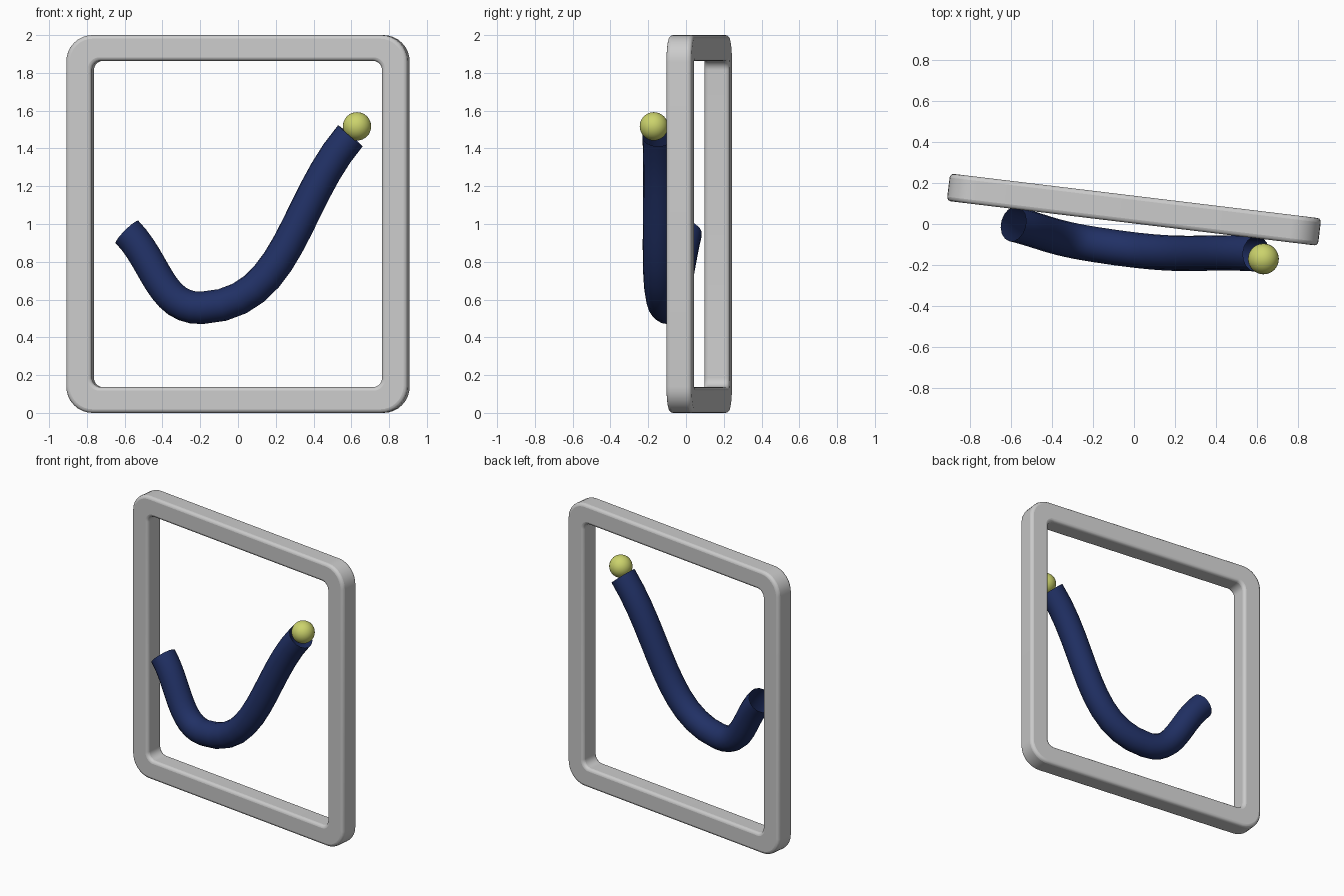
import bpy, bmesh, math

if "Cube" in bpy.data.objects:
    bpy.data.objects.remove(bpy.data.objects["Cube"])


def material(name, rgb):
    m = bpy.data.materials.new(name)
    m.diffuse_color = (*rgb, 1)
    m.use_nodes = True
    m.node_tree.nodes["Principled BSDF"].inputs["Base Color"].default_value = m.diffuse_color
    return m


def activate(ob):
    bpy.ops.object.select_all(action='DESELECT')
    ob.select_set(True)
    bpy.context.view_layer.objects.active = ob


def rounded_rect(half_w, half_h, r, steps=8):
    """Outline points in x,z, four rounded corners."""
    pts = []
    for q, (sx, sz) in enumerate([(1, 1), (-1, 1), (-1, -1), (1, -1)]):
        for i in range(steps + 1):
            a = math.pi / 2 * (q + i / steps)
            pts.append((sx * (half_w - r) + r * math.cos(a),
                        sz * (half_h - r) + r * math.sin(a)))
    return pts


# Rectangular frame: outer and inner outlines joined into a closed ring
W, H, T, BAR = 0.91, 1.0, 0.134, 0.136
outer = rounded_rect(W, H, 0.14)
inner = rounded_rect(W - BAR, H - BAR, 0.05)
bm = bmesh.new()
rings = [[bm.verts.new((x, y, z)) for x, z in outline]
         for outline, y in [(outer, -T / 2), (outer, T / 2), (inner, T / 2), (inner, -T / 2)]]
n = len(outer)
for k in range(4):
    a, b = rings[k], rings[(k + 1) % 4]
    for i in range(n):
        j = (i + 1) % n
        bm.faces.new((a[i], a[j], b[j], b[i]))
bmesh.ops.recalc_face_normals(bm, faces=bm.faces)
mesh = bpy.data.meshes.new("frame")
bm.to_mesh(mesh)
bm.free()
frame = bpy.data.objects.new("frame", mesh)
bpy.context.collection.objects.link(frame)
frame.location = (0, 0.07, 1)
frame.rotation_euler.z = math.radians(-6.9)
bev = frame.modifiers.new("soft_edges", 'BEVEL')
bev.width, bev.segments = 0.02, 3
bev.limit_method, bev.angle_limit = 'ANGLE', math.radians(60)
activate(frame)
bpy.ops.object.shade_smooth_by_angle(angle=math.radians(40))

# Open-ended bent tube along a three-point curve
curve = bpy.data.curves.new("tube", 'CURVE')
curve.dimensions = '3D'
curve.bevel_depth = 0.086
curve.bevel_resolution = 6
curve.resolution_u = 12
spline = curve.splines.new('BEZIER')
spline.bezier_points.add(2)
for p, co in zip(spline.bezier_points,
                 [(-0.587, 0.0, 0.957), (-0.19, -0.1, 0.556), (0.595, -0.145, 1.467)]):
    p.co = co
    p.handle_left_type = p.handle_right_type = 'AUTO'
tube = bpy.data.objects.new("tube", curve)
bpy.context.collection.objects.link(tube)
curve.materials.append(material("navy", (0.015, 0.03, 0.13)))
activate(tube)
bpy.ops.object.convert(target='MESH')
bpy.ops.object.shade_smooth_by_angle(angle=math.radians(40))

# Ball at the upper end of the tube
bpy.ops.mesh.primitive_uv_sphere_add(segments=32, ring_count=16, radius=0.075,
                                     location=(0.63, -0.17, 1.517))
ball = bpy.context.object
ball.name = "end_ball"
ball.data.materials.append(material("yellow", (0.6, 0.65, 0.15)))
bpy.ops.object.shade_smooth()
